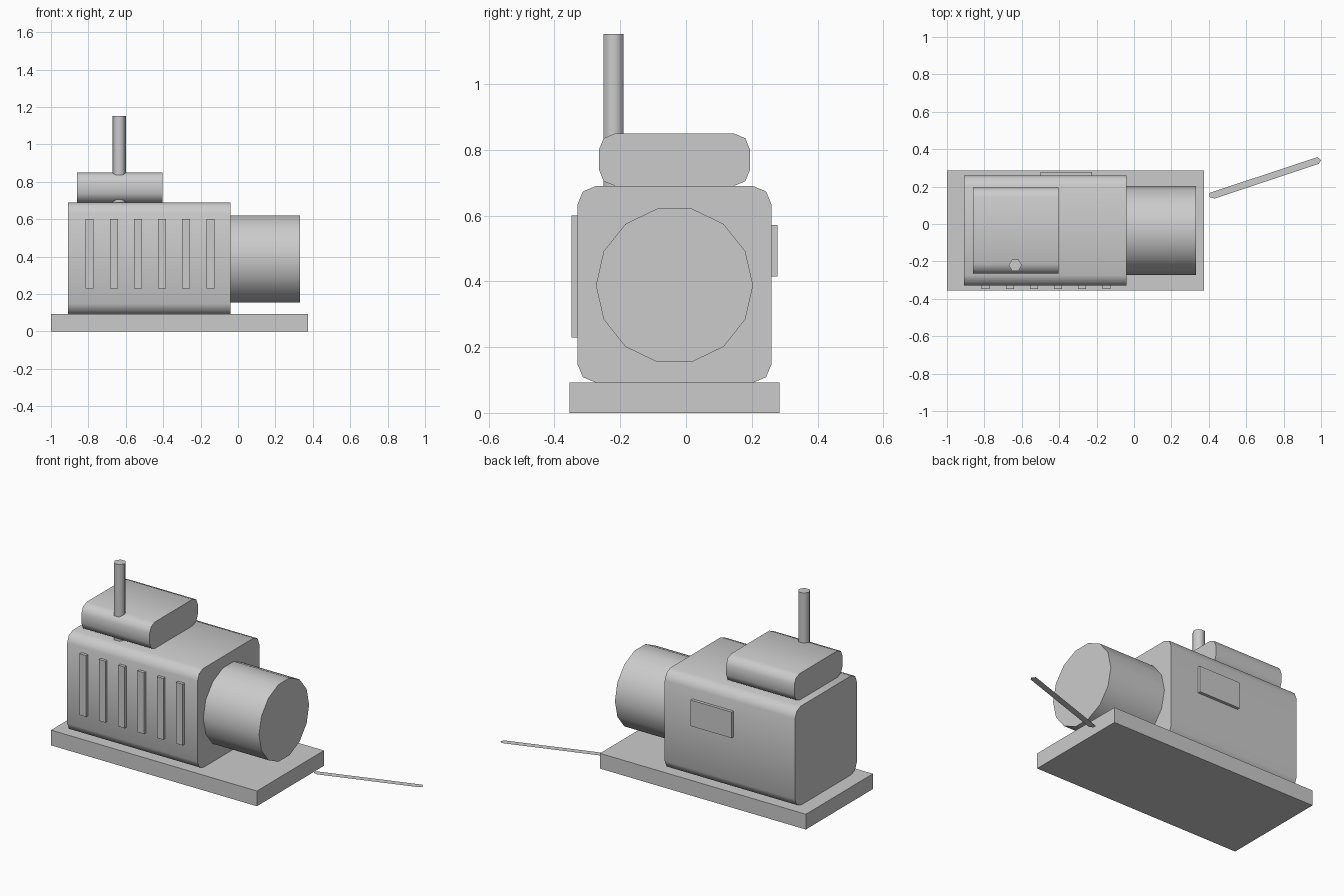
import bpy, bmesh
from math import radians, pi, sin, cos
from mathutils import Vector

if "Cube" in bpy.data.objects:
    bpy.data.objects.remove(bpy.data.objects["Cube"])


def finish(name, bm, smooth=False):
    bmesh.ops.recalc_face_normals(bm, faces=bm.faces)
    mesh = bpy.data.meshes.new(name)
    bm.to_mesh(mesh)
    bm.free()
    obj = bpy.data.objects.new(name, mesh)
    bpy.context.collection.objects.link(obj)
    if smooth:
        mesh.shade_smooth()
        mesh.set_sharp_from_angle(angle=radians(65))
    return obj


def prism(name, profile, axis, length, smooth=True):
    """Extrude a closed outline of 3D points along an axis."""
    bm = bmesh.new()
    face = bm.faces.new([bm.verts.new(p) for p in profile])
    if length:
        new = bmesh.ops.extrude_face_region(bm, geom=[face])["geom"]
        verts = [v for v in new if isinstance(v, bmesh.types.BMVert)]
        bmesh.ops.translate(bm, verts=verts, vec=Vector(axis) * length)
        # keep the starting cap so the solid is closed
        if not face.is_valid:
            bm.verts.ensure_lookup_table()
            bm.faces.new(bm.verts[:len(profile)])
    return finish(name, bm, smooth)


def box(name, x, y, z):
    pts = [(x[0], y[0], z[0]), (x[1], y[0], z[0]), (x[1], y[1], z[0]), (x[0], y[1], z[0])]
    return prism(name, pts, (0, 0, 1), z[1] - z[0], False)


def rounded_block(name, x, y, z, r):
    """Block along x whose long edges are rounded in two steps."""
    corners = [(y[1] - r, z[1] - r), (y[0] + r, z[1] - r),
               (y[0] + r, z[0] + r), (y[1] - r, z[0] + r)]
    pts = []
    for i, (cy, cz) in enumerate(corners):
        for k in range(3):
            a = (i + k / 2) * pi / 2
            pts.append((x[0], cy + r * cos(a), cz + r * sin(a)))
    return prism(name, pts, (1, 0, 0), x[1] - x[0])


# Base slab and engine housing
box("base", (-1.0, 0.375), (-0.355, 0.285), (0, 0.092))
rounded_block("housing", (-0.91, -0.04), (-0.33, 0.26), (0.092, 0.69), 0.056)
rounded_block("top_tank", (-0.86, -0.405), (-0.265, 0.195), (0.69, 0.85), 0.05)

# Generator drum, 14 sides
drum = [(-0.04, -0.035 + 0.239 * cos(2 * pi * i / 14), 0.388 + 0.239 * sin(2 * pi * i / 14))
        for i in range(14)]
prism("generator_drum", drum, (1, 0, 0), 0.372)

# Six-sided exhaust pipe
pipe = [(-0.635 + 0.035 * cos(pi * i / 3), -0.22 + 0.035 * sin(pi * i / 3), 0.685)
        for i in range(6)]
prism("exhaust_pipe", pipe, (0, 0, 1), 0.467)

# Vent slats on the front
for i in range(6):
    cx = -0.793 + i * 0.129
    box(f"vent_slat_{i + 1}", (cx - 0.0215, cx + 0.0215), (-0.348, -0.32), (0.23, 0.60))

# Control panel on the back
box("control_panel", (-0.50, -0.225), (0.25, 0.278), (0.415, 0.572))

# Flat cable strip lying beside the base
cable = [(0.404, 0.166, 0.02), (0.404, 0.144, 0.02), (0.430, 0.136, 0.02),
         (0.987, 0.321, 0.02), (1.0, 0.340, 0.02), (0.981, 0.358, 0.02)]
prism("cable", cable, (0, 0, 1), 0, False)
